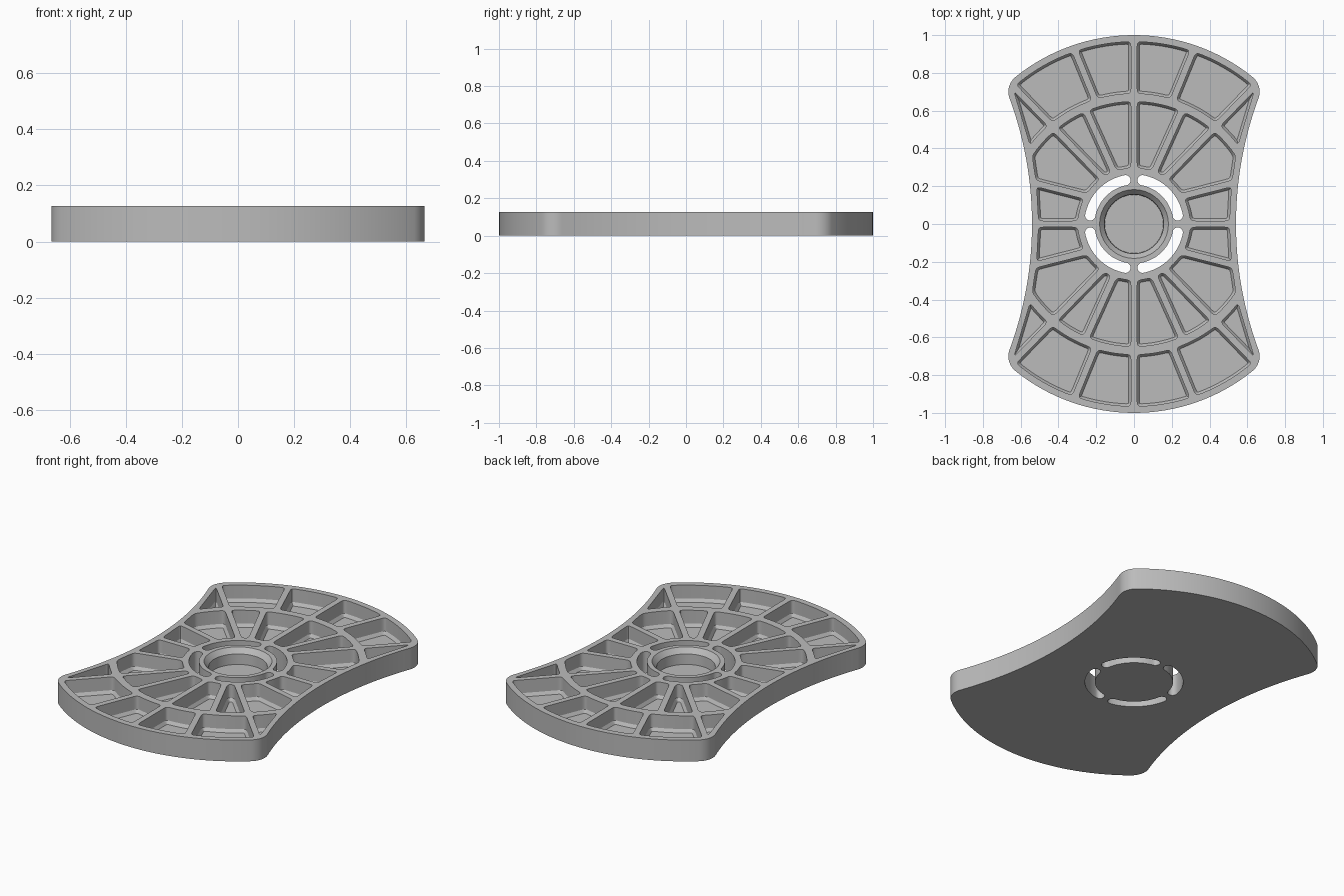
import bpy, bmesh, math
from math import sin, cos, pi, atan2, hypot

if "Cube" in bpy.data.objects:
    bpy.data.objects.remove(bpy.data.objects["Cube"])

HEIGHT, FLOOR, WALL, RIB = 0.126, 0.03, 0.035, 0.017
SIDE_C, SIDE_R = 2.46, 1.92            # circle that scoops each side
CORNER, CORNER_R = (0.565, 0.70), 0.1  # rounded corner circle
RING_IN, RING_MID, RING_OUT, EDGE = 0.298, 0.648, 0.692, 0.965


def arc(c, r, a0, a1, n):
    return [(c[0] + r * cos(a0 + (a1 - a0) * i / n),
             c[1] + r * sin(a0 + (a1 - a0) * i / n)) for i in range(n + 1)]


def resample(poly, step):
    """Evenly spaced points around a closed outline."""
    pairs = list(zip(poly, poly[1:] + poly[:1]))
    total = sum(math.dist(a, b) for a, b in pairs)
    n = max(8, int(total / step))
    out, run = [], 0.0
    for a, b in pairs:
        d = math.dist(a, b)
        while len(out) < n and len(out) * total / n < run + d:
            t = (len(out) * total / n - run) / d
            out.append((a[0] + (b[0] - a[0]) * t, a[1] + (b[1] - a[1]) * t))
        run += d
    return out


def clip(poly, f):
    """Keep the part of the outline where f is positive."""
    out = []
    for a, b in zip(poly, poly[1:] + poly[:1]):
        fa, fb = f(a), f(b)
        if fa >= 0:
            out.append(a)
        if (fa >= 0) != (fb >= 0):
            t = fa / (fa - fb)
            out.append((a[0] + (b[0] - a[0]) * t, a[1] + (b[1] - a[1]) * t))
    return out


def soften(poly, times):
    """Round the corners of an evenly spaced outline."""
    for _ in range(times):
        n = len(poly)
        poly = [tuple(poly[i][k] / 2 + (poly[i - 1][k] + poly[(i + 1) % n][k]) / 4
                      for k in (0, 1)) for i in range(n)]
    return poly


def inset(poly, d):
    out, n = [], len(poly)
    for i, p in enumerate(poly):
        a, b = poly[i - 1], poly[(i + 1) % n]
        dx, dy = b[0] - a[0], b[1] - a[1]
        s = d / hypot(dx, dy)
        out.append((p[0] - dy * s, p[1] + dx * s))
    return out


def solid(bm, rings, sx=1, sy=1):
    """Closed solid through a stack of outlines (points, z)."""
    loops = [[bm.verts.new((x * sx, y * sy, z)) for x, y in pts] for pts, z in rings]
    for lo, hi in zip(loops, loops[1:]):
        n = len(lo)
        for i in range(n):
            j = (i + 1) % n
            bm.faces.new((lo[i], lo[j], hi[j], hi[i]))
    bm.faces.new(loops[0][::-1])
    bm.faces.new(loops[-1])


def make(name, bm):
    bmesh.ops.recalc_face_normals(bm, faces=bm.faces)
    me = bpy.data.meshes.new(name)
    bm.to_mesh(me)
    bm.free()
    ob = bpy.data.objects.new(name, me)
    bpy.context.collection.objects.link(ob)
    return ob


def line(a, b):
    """Signed distance to a line, positive on its left."""
    dx, dy = b[0] - a[0], b[1] - a[1]
    length = hypot(dx, dy)
    return lambda p: (dx * (p[1] - a[1]) - dy * (p[0] - a[0])) / length


# Plate outline: scooped side, round corner, large end arc, mirrored twice
lean = atan2(CORNER[1], SIDE_C - CORNER[0])
tip = atan2(CORNER[1], CORNER[0])
quarter = (arc((SIDE_C, 0), SIDE_R, pi, pi - lean, 16)
           + arc(CORNER, CORNER_R, -lean, tip, 14)[1:]
           + arc((0, 0), 1, tip, pi / 2, 16)[1:])
half = quarter + [(-x, y) for x, y in quarter[::-1]][1:]
outline = half + [(x, -y) for x, y in half[::-1]][1:-1]
bm = bmesh.new()
solid(bm, [(outline, 0), (outline, HEIGHT)])
plate = make("ribbed_plate", bm)

# Rib centre lines of one quarter, from the flat axis to the long axis
flat = line((0, 0), (1, 0))
low = line((0.285, 0.155), (0.52, 0.215))
diagonal = line((0.19, 0.268), (0.616, 0.706))
steep_in = line((0.115, 0.295), (0.262, 0.62))
steep_out = line((0.22, 0.69), (0.31, 0.91))
upright = line((0, 0), (0, 1))
bands = [(RING_IN, RING_MID, [flat, low, diagonal, steep_in, upright]),
         (RING_OUT, EDGE, [flat, diagonal, steep_out, upright])]


def inside_side(p):
    return math.dist(p, (SIDE_C, 0)) - SIDE_R - WALL


# Pocket cutters with a chamfered floor
bm = bmesh.new()
for r0, r1, ribs in bands:
    sector = arc((0, 0), r1, 0, pi / 2, 90) + arc((0, 0), r0, pi / 2, 0, 90)
    for right, left in zip(ribs, ribs[1:]):
        cell = resample(sector, 0.01)
        for f in (lambda p: right(p) - RIB, lambda p: -left(p) - RIB, inside_side):
            cell = resample(clip(cell, f), 0.008)
        cell = soften(cell, 5)
        base = soften(inset(cell, 0.012), 2)
        rings = [(base, FLOOR), (cell, FLOOR + 0.018), (cell, HEIGHT + 0.05)]
        for sx in (1, -1):
            for sy in (1, -1):
                solid(bm, rings, sx, sy)

# Curved slots that pass right through
r, w, gap = 0.236, 0.027, math.radians(11)
a0, a1 = gap, pi / 2 - gap
slot = (arc((0, 0), r + w, a0, a1, 20)
        + arc((r * cos(a1), r * sin(a1)), w, a1, a1 + pi, 10)[1:]
        + arc((0, 0), r - w, a1, a0, 20)[1:]
        + arc((r * cos(a0), r * sin(a0)), w, a0 + pi, a0 + 2 * pi, 10)[1:-1])
for sx in (1, -1):
    for sy in (1, -1):
        solid(bm, [(slot, -0.05), (slot, HEIGHT + 0.05)], sx, sy)

# Blind centre socket with a chamfered rim
socket = [(0.155, FLOOR + 0.005), (0.157, HEIGHT - 0.03),
          (0.182, HEIGHT), (0.182, HEIGHT + 0.05)]
solid(bm, [(arc((0, 0), r, 0, 2 * pi, 64)[:-1], z) for r, z in socket])
cutter = make("pocket_cutter", bm)
cutter.hide_render = True

# Cut, then drop the cutter
mod = plate.modifiers.new("pockets", "BOOLEAN")
mod.operation, mod.solver, mod.object = "DIFFERENCE", "EXACT", cutter
bpy.context.view_layer.objects.active = plate
plate.select_set(True)
bpy.ops.object.modifier_apply(modifier=mod.name)
bpy.data.objects.remove(cutter)

# One plain grey material
grey = bpy.data.materials.new("plain_grey")
grey.use_nodes = True
colour = (0.5, 0.5, 0.5, 1)
grey.diffuse_color = colour
grey.node_tree.nodes["Principled BSDF"].inputs["Base Color"].default_value = colour
plate.data.materials.clear()
plate.data.materials.append(grey)
bpy.ops.object.shade_smooth_by_angle(angle=math.radians(30))
